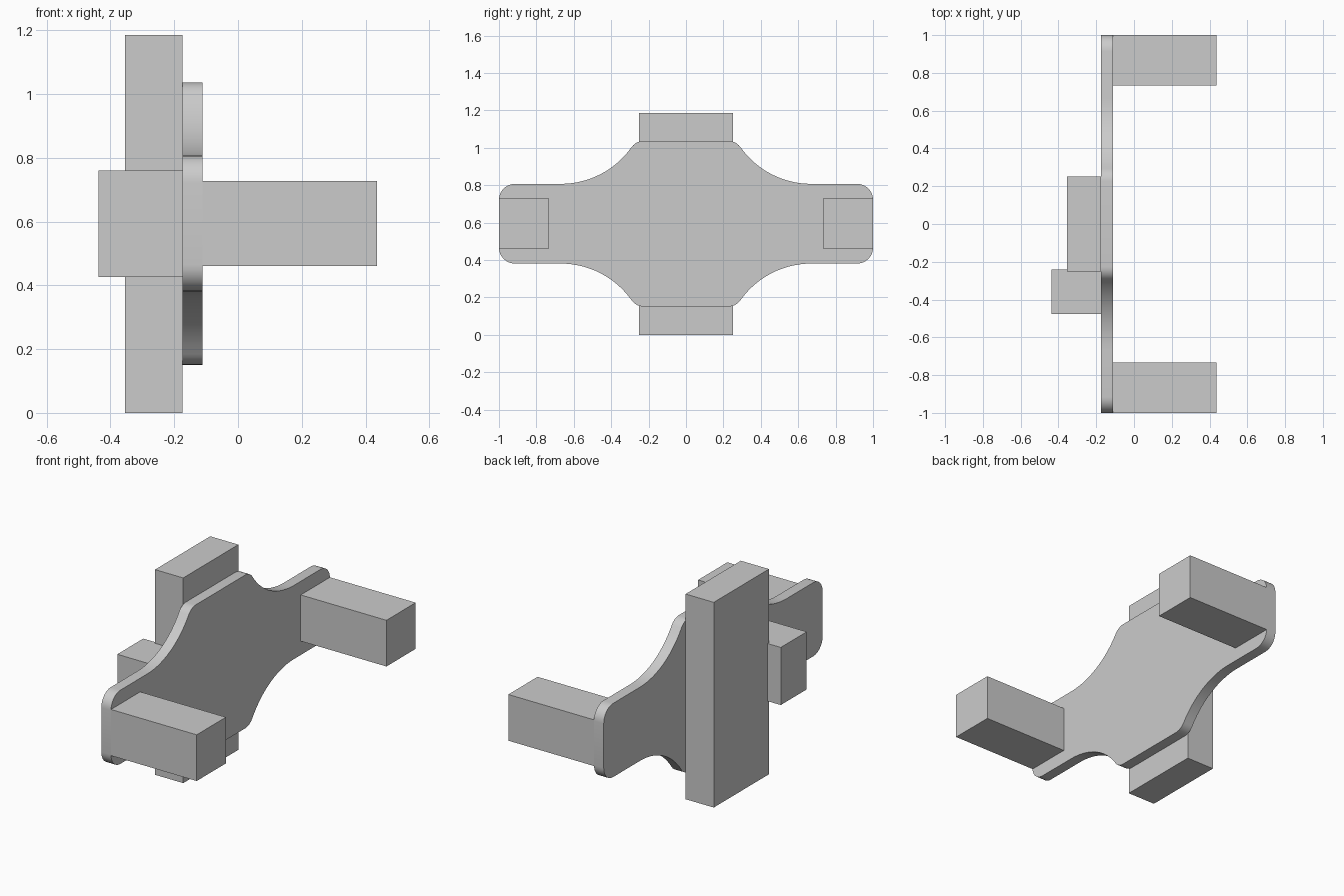
import bpy
import bmesh
from math import sin, cos, radians, asin, hypot

if "Cube" in bpy.data.objects:
    bpy.data.objects.remove(bpy.data.objects["Cube"], do_unlink=True)

# One grey for every part
grey = bpy.data.materials.new("plain grey")
grey.use_nodes = True
grey.diffuse_color = (0.6, 0.6, 0.6, 1)
grey.node_tree.nodes["Principled BSDF"].inputs["Base Color"].default_value = (0.6, 0.6, 0.6, 1)


def add_object(name, bm):
    bmesh.ops.recalc_face_normals(bm, faces=bm.faces[:])
    mesh = bpy.data.meshes.new(name)
    bm.to_mesh(mesh)
    bm.free()
    mesh.materials.append(grey)
    obj = bpy.data.objects.new(name, mesh)
    bpy.context.collection.objects.link(obj)
    return obj


def box(name, low, high):
    bm = bmesh.new()
    bmesh.ops.create_cube(bm, size=1)
    for v in bm.verts:
        v.co = [a + (b - a) * (c + 0.5) for a, b, c in zip(low, high, v.co)]
    return add_object(name, bm)


def arc(cy, cz, r, start, end, steps):
    angles = [radians(start + (end - start) * i / steps) for i in range(steps + 1)]
    return [(cy + r * cos(a), cz + r * sin(a)) for a in angles]


BACK, FRONT = -0.174, -0.112   # plate thickness along x
MID_Z = 0.594                  # height of the plate's centre line
HALF_TALL, HALF_ARM = 0.443, 0.213

# Outline of one quarter: rounded end, hollow flank, rounded shoulder
end_r, flank_r, shoulder_r = 0.085, 0.464, 0.08
flank_y, flank_z = 0.67, HALF_ARM + flank_r
shoulder_z = HALF_TALL - shoulder_r
reach = flank_r + shoulder_r
drop = flank_z - shoulder_z
shoulder_y = flank_y - (reach ** 2 - drop ** 2) ** 0.5
tilt = asin(drop / reach) * 57.29578
quarter = arc(1 - end_r, HALF_ARM - end_r, end_r, 0, 90, 8)
quarter += arc(flank_y, flank_z, flank_r, 270, 180 + tilt, 14)
quarter += arc(shoulder_y, shoulder_z, shoulder_r, tilt, 90, 6)[1:]

# Mirror the quarter into the full outline and extrude it
half = quarter + [(-y, z) for y, z in reversed(quarter)]
outline = half + [(y, -z) for y, z in reversed(half)]
bm = bmesh.new()
face = bm.faces.new([bm.verts.new((BACK, y, MID_Z + z)) for y, z in outline])
wall = bmesh.ops.extrude_face_region(bm, geom=[face])
moved = [g for g in wall["geom"] if isinstance(g, bmesh.types.BMVert)]
bmesh.ops.translate(bm, verts=moved, vec=(FRONT - BACK, 0, 0))
plate = add_object("contoured_plate", bm)

bpy.ops.object.select_all(action="DESELECT")
plate.select_set(True)
bpy.context.view_layer.objects.active = plate
bpy.ops.object.shade_smooth_by_angle(angle=radians(30))

# Upright bar and side block on the rear of the plate
box("upright_bar", (-0.354, -0.252, 0), (BACK, 0.252, 1.186))
box("side_block", (-0.438, -0.477, 0.427), (BACK, -0.24, 0.76))

# Matching arms at both ends
for name, near, far in (("front_arm", -1, -0.733), ("back_arm", 0.733, 1)):
    box(name, (FRONT, near, 0.461), (0.436, far, 0.728))
